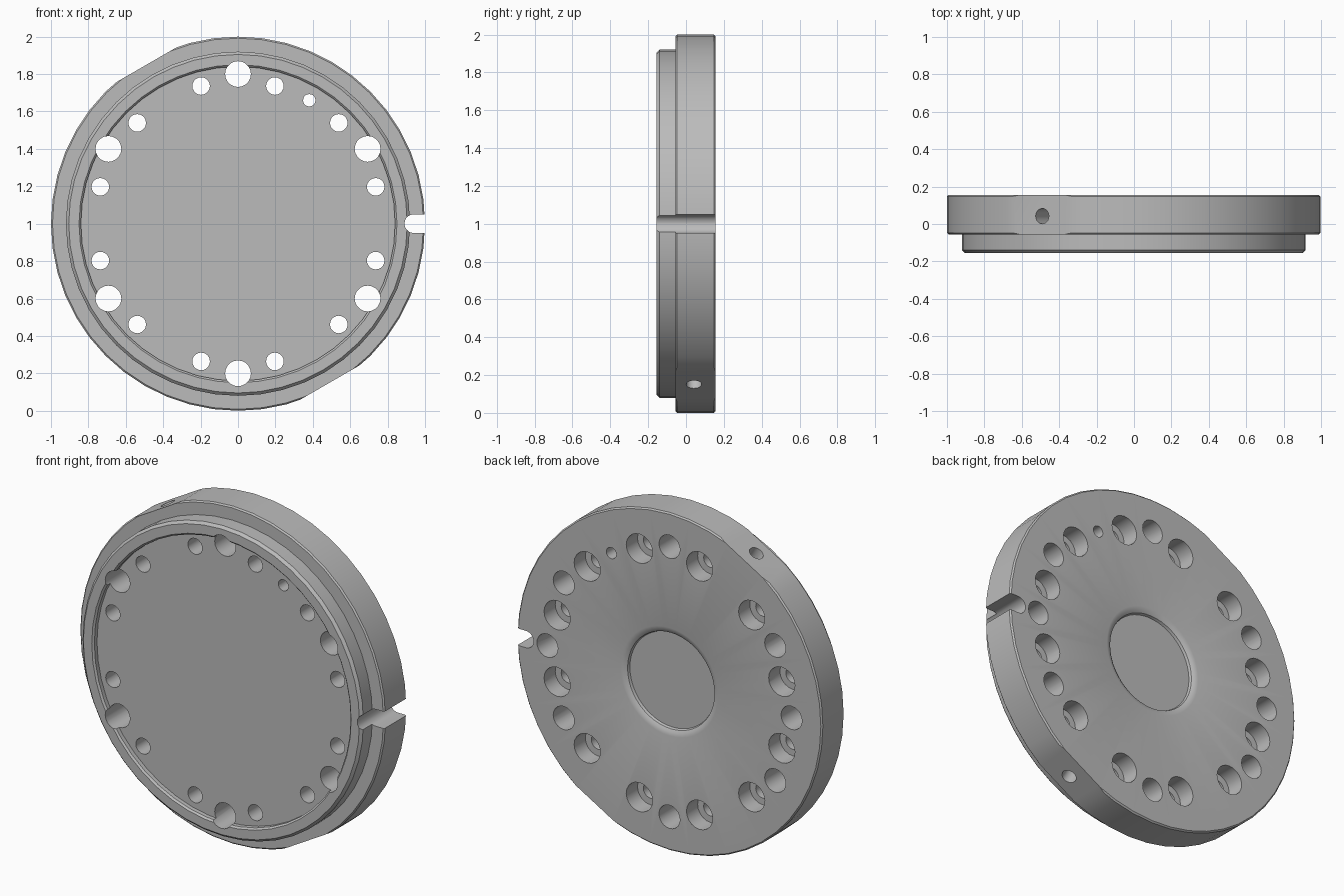
import bpy, bmesh
from math import sin, cos, pi, radians
from mathutils import Matrix, Vector

cube = bpy.data.objects.get("Cube")
if cube:
    bpy.data.objects.remove(cube, do_unlink=True)

steel = bpy.data.materials.new("grey_steel")
GREY = (0.5, 0.5, 0.5, 1)
steel.use_nodes = True
steel.diffuse_color = GREY
steel.node_tree.nodes["Principled BSDF"].inputs["Base Color"].default_value = GREY
CENTRE = Matrix.Translation((0, 0, 1))


def lathe(bm, profile, steps, matrix=Matrix()):
    """Revolve a closed-on-axis (radius, y) profile about the y axis."""
    part = bmesh.new()
    verts = [part.verts.new((r, y, 0)) for r, y in profile]
    edges = [part.edges.new(pair) for pair in zip(verts, verts[1:])]
    bmesh.ops.spin(part, geom=verts + edges, axis=(0, 1, 0), cent=(0, 0, 0),
                   angle=2 * pi, steps=steps)
    bmesh.ops.remove_doubles(part, verts=part.verts, dist=1e-5)
    add(bm, part, matrix)


def prism(bm, outline, y0, y1, matrix=Matrix()):
    """Extrude an (x, z) outline along y."""
    part = bmesh.new()
    face = part.faces.new([part.verts.new((x, y0, z)) for x, z in outline])
    new = bmesh.ops.extrude_face_region(part, geom=[face])["geom"]
    bmesh.ops.translate(part, vec=(0, y1 - y0, 0),
                        verts=[v for v in new if isinstance(v, bmesh.types.BMVert)])
    add(bm, part, matrix)


def add(bm, part, matrix):
    bmesh.ops.transform(part, matrix=matrix, verts=part.verts)
    bmesh.ops.recalc_face_normals(part, faces=part.faces)
    mesh = bpy.data.meshes.new("part")
    part.to_mesh(mesh)
    part.free()
    bm.from_mesh(mesh)
    bpy.data.meshes.remove(mesh)


def make_object(name, bm):
    mesh = bpy.data.meshes.new(name)
    bm.to_mesh(mesh)
    bm.free()
    mesh.materials.append(steel)
    obj = bpy.data.objects.new(name, mesh)
    bpy.context.scene.collection.objects.link(obj)
    return obj


def polar(radius, degrees):
    a = radians(degrees)
    return Matrix.Translation((radius * cos(a), 0, 1 + radius * sin(a)))


def turned(degrees):
    return CENTRE @ Matrix.Rotation(-radians(degrees), 4, 'Y')


# Flanged disc: front recess, raised lip, flange, shallow dish in the back
FRONT, STEP, BACK, FLOOR = -0.155, -0.055, 0.155, -0.12
body = bmesh.new()
lathe(body, [(0, FLOOR), (0.84, FLOOR), (0.84, FRONT + 0.01), (0.85, FRONT),
             (0.905, FRONT), (0.92, FRONT + 0.015), (0.92, STEP),
             (0.992, STEP), (1, STEP + 0.008), (1, BACK - 0.008),
             (0.992, BACK), (0.32, BACK), (0.3, BACK - 0.005),
             (0.285, BACK - 0.015), (0.28, BACK - 0.03), (0, BACK - 0.03)],
      48, CENTRE)
disc = make_object("flange_disc", body)

# Drilled holes along the axis
holes = bmesh.new()


def drill(radius, y0, y1, place):
    lathe(holes, [(0, y0), (radius, y0), (radius, y1), (0, y1)], 20, place)


for i in range(12):  # counterbored bolt holes
    lathe(holes, [(0, -0.3), (0.047, -0.3), (0.047, 0.05), (0.086, 0.05),
                  (0.086, 0.3), (0, 0.3)], 20, polar(0.762, 15 + 30 * i))
for angle in (30, 90, 150, 210, 270, 330):  # large through holes
    drill(0.069, -0.3, 0.3, polar(0.8, angle))
for angle in (0, 180):  # blind holes from the back
    drill(0.069, 0.0, 0.3, polar(0.8, angle))
drill(0.033, -0.3, 0.3, polar(0.762, 60))  # locating pin hole

# Edge slot and two flats on the flange rim
edge = bmesh.new()
arc = [radians(90 + 18 * i) for i in range(11)]
slot = [(0.94 + 0.05 * cos(a), 0.05 * sin(a)) for a in arc]
prism(edge, slot + [(1.2, -0.05), (1.2, 0.05)], -0.3, 0.3, CENTRE)
for angle in (120, 300):
    prism(edge, [(0.981, -0.4), (1.2, -0.4), (1.2, 0.4), (0.981, 0.4)],
          -0.3, 0.3, turned(angle))

# Radial holes in the middle of the flats
radial = bmesh.new()
for angle in (120, 300):
    sideways = (turned(angle) @ Matrix.Translation((0, 0.042, 0))
                @ Matrix.Rotation(-pi / 2, 4, 'Z'))
    lathe(radial, [(0, 0.78), (0.041, 0.78), (0.041, 1.2), (0, 1.2)], 20, sideways)

# Cut everything out of the disc
cutters = [make_object(name, bm) for name, bm in
           (("hole_cutter", holes), ("edge_cutter", edge), ("radial_cutter", radial))]
bpy.ops.object.select_all(action='DESELECT')
bpy.context.view_layer.objects.active = disc
disc.select_set(True)
for cutter in cutters:
    cutter.hide_render = True
    mod = disc.modifiers.new(cutter.name, 'BOOLEAN')
    mod.operation = 'DIFFERENCE'
    mod.solver = 'EXACT'
    mod.object = cutter
    bpy.ops.object.modifier_apply(modifier=mod.name)
    bpy.data.objects.remove(cutter, do_unlink=True)
bpy.ops.object.shade_smooth_by_angle(angle=radians(30))
